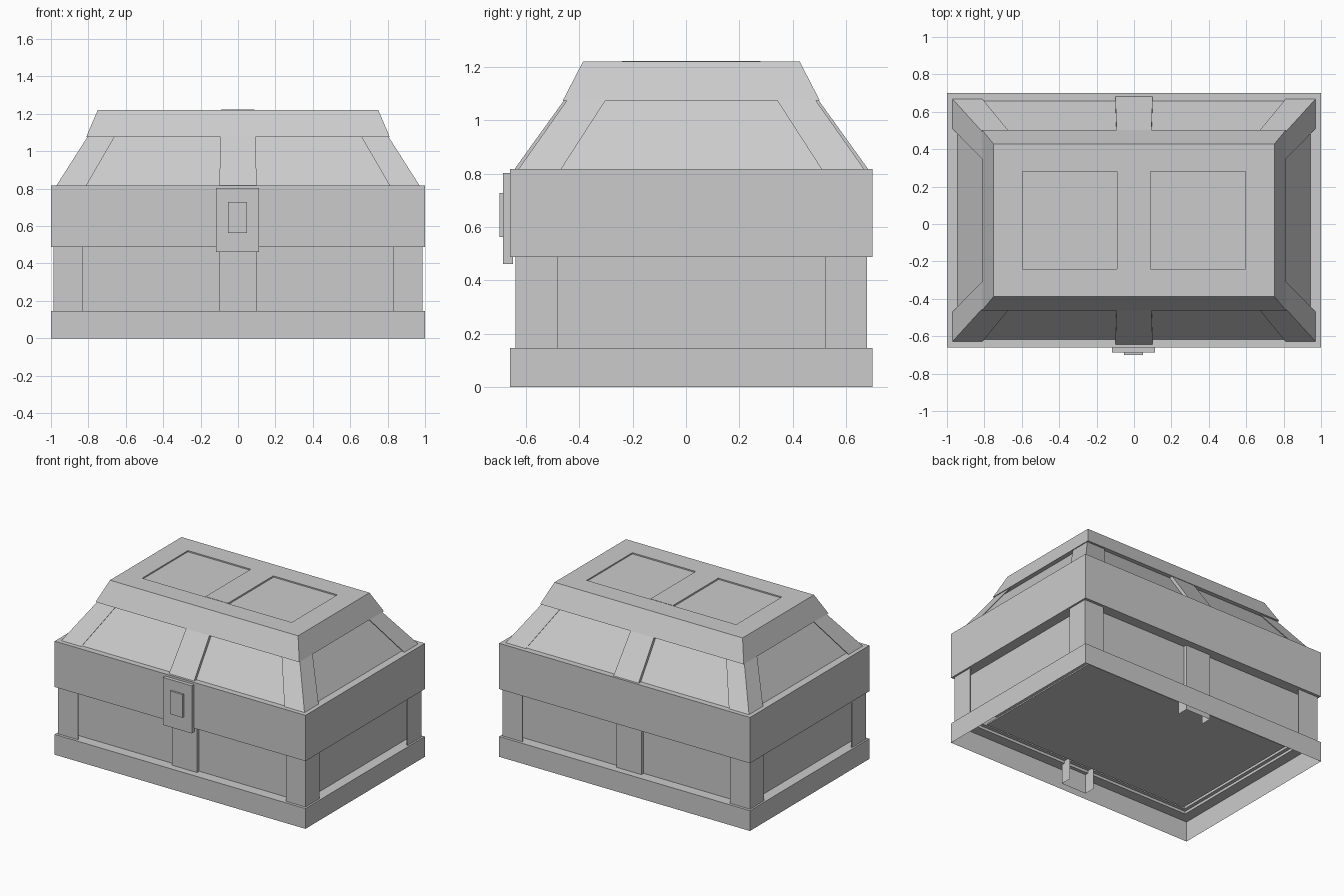
import bpy
import bmesh

cube = bpy.data.objects.get("Cube")
if cube:
    bpy.data.objects.remove(cube, do_unlink=True)

grey = bpy.data.materials.new("plain_grey")
grey.use_nodes = True
grey.diffuse_color = (0.6, 0.6, 0.6, 1)
grey.node_tree.nodes["Principled BSDF"].inputs["Base Color"].default_value = grey.diffuse_color

MID_Y = 0.02            # the chest body sits slightly back because of the latch
HALF_X, HALF_Y = 1.0, 0.68


def loft(name, sections, closed=True, cap_start=True, cap_end=True):
    """Skin a list of equal-length point loops into one flat-shaded object."""
    bm = bmesh.new()
    loops = [[bm.verts.new(p) for p in section] for section in sections]
    count = len(loops[0])
    for low, high in zip(loops, loops[1:]):
        for i in range(count if closed else count - 1):
            j = (i + 1) % count
            bm.faces.new((low[i], low[j], high[j], high[i]))
    if cap_start:
        bm.faces.new(loops[0])
    if cap_end:
        bm.faces.new(loops[-1])
    bmesh.ops.recalc_face_normals(bm, faces=bm.faces)
    mesh = bpy.data.meshes.new(name)
    bm.to_mesh(mesh)
    bm.free()
    mesh.materials.append(grey)
    obj = bpy.data.objects.new(name, mesh)
    obj.location.y = MID_Y
    bpy.context.collection.objects.link(obj)
    return obj


def rect(hx, hy, z):
    return [(-hx, -hy, z), (hx, -hy, z), (hx, hy, z), (-hx, hy, z)]


def inset(d, z):
    return rect(HALF_X - d, HALF_Y - d, z)


def corner(x, y, width, thick, z, sx, sy):
    """Thin L-shaped section wrapped round one corner."""
    pts = [(x, y), (x - width, y), (x - width, y - thick),
           (x - thick, y - thick), (x - thick, y - width), (x, y - width)]
    return [(px * sx, py * sy, z) for px, py in pts]


def box(name, x, y, z):
    """Box from (min, max) pairs, measured from the body centre."""
    return loft(name, [[(x[0], y[0], h), (x[1], y[0], h),
                        (x[1], y[1], h), (x[0], y[1], h)] for h in z])


# Hollow base band with a stepped underside, and the floor hung inside it
loft("base_band", [inset(0, 0), inset(0, 0.146), inset(0.075, 0.146),
                   inset(0.075, 0.165), inset(0.1, 0.165), inset(0.1, 0.26)],
     cap_start=False)
loft("floor", [inset(0.165, 0.122), inset(0.165, 0.132)])

# Recessed walls and the wide rim of the lid
loft("body_walls", [inset(0.075, 0.146), inset(0.075, 0.488)],
     cap_start=False, cap_end=False)
loft("lid_rim", [inset(0, 0.488), inset(0, 0.818)])

# Sloping lid and its overhanging cap with a shallow sunken panel
loft("lid_slopes", [rect(0.945, 0.637, 0.818), rect(0.78, 0.452, 1.075)])
loft("lid_cap", [rect(0.812, 0.482, 1.075), rect(0.75, 0.407, 1.22),
                 rect(0.596, 0.26, 1.22), rect(0.596, 0.26, 1.211)])
box("cap_strap", (-0.092, 0.088), (-0.26, 0.26), (1.211, 1.222))

# Thin corner plates on the body and on the lid
for sx, side in ((-1, "right"), (1, "left")):
    for sy, end in ((-1, "front"), (1, "back")):
        loft(f"body_post_{end}_{side}",
             [corner(0.987, 0.66, 0.158, 0.008, z, sx, sy) for z in (0.146, 0.488)])
        loft(f"lid_post_{end}_{side}",
             [corner(0.97, 0.648, 0.16, 0.006, 0.818, sx, sy),
              corner(0.806, 0.467, 0.145, 0.006, 1.075, sx, sy)])

# Centre straps, front and back
for sy, end in ((-1, "front"), (1, "back")):
    y_out, y_in = sy * 0.63, sy * 0.55
    loft(f"body_strap_{end}",
         [[(-0.1, y_in, z), (-0.1, y_out, z), (0.1, y_out, z), (0.1, y_in, z)]
          for z in (0.005, 0.488)], closed=False, cap_start=False, cap_end=False)
    loft(f"lid_strap_{end}",
         [[(-w, sy * (y - 0.08), z), (-w, sy * y, z),
           (w, sy * y, z), (w, sy * (y - 0.08), z)]
          for w, y, z in ((0.1, 0.663, 0.818), (0.093, 0.478, 1.075))])

# Latch plate and button
box("latch_plate", (-0.118, 0.112), (-0.706, -0.67), (0.46, 0.803))
box("latch_button", (-0.054, 0.048), (-0.72, -0.7), (0.562, 0.728))
